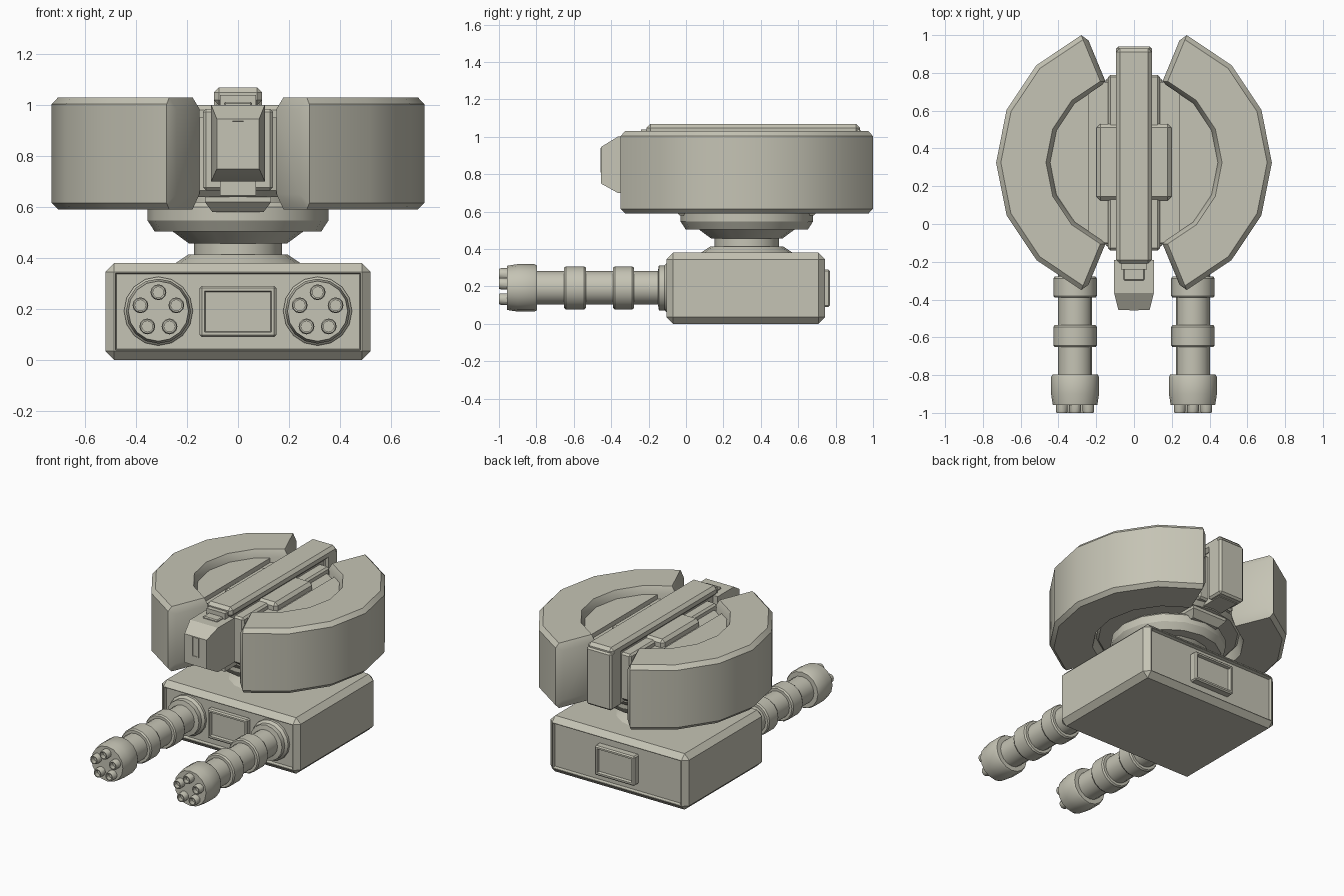
import bpy, bmesh
from math import sin, cos, pi, radians
from mathutils import Vector, Matrix

if "Cube" in bpy.data.objects:
    bpy.data.objects.remove(bpy.data.objects["Cube"])

paint = bpy.data.materials.new("warm_grey_paint")
paint.use_nodes = True
COLOUR = (0.56, 0.55, 0.46, 1)
paint.diffuse_color = COLOUR
paint.node_tree.nodes["Principled BSDF"].inputs["Base Color"].default_value = COLOUR

CY = 0.325          # turret axis
SIDES = 16
STEP = 2 * pi / SIDES


def finish(bm, name):
    bmesh.ops.recalc_face_normals(bm, faces=bm.faces)
    mesh = bpy.data.meshes.new(name)
    bm.to_mesh(mesh)
    bm.free()
    mesh.materials.append(paint)
    ob = bpy.data.objects.new(name, mesh)
    bpy.context.collection.objects.link(ob)
    bpy.ops.object.select_all(action='DESELECT')
    ob.select_set(True)
    bpy.context.view_layer.objects.active = ob
    bpy.ops.object.shade_smooth_by_angle(angle=radians(30))
    return ob


def box_mesh(lo, hi, bevel=0):
    bm = bmesh.new()
    lo, hi = Vector(lo), Vector(hi)
    size = hi - lo
    bmesh.ops.create_cube(bm, size=1, matrix=Matrix.Translation((lo + hi) / 2) @ Matrix.Diagonal((*size, 1)))
    if bevel:
        bmesh.ops.bevel(bm, geom=bm.edges[:], offset=bevel, segments=1, affect='EDGES')
    return bm


def box(name, lo, hi, bevel=0):
    return finish(box_mesh(lo, hi, bevel), name)


def recess(bm, axis, rim, depth):
    """Sink a panel into every large face looking along +-axis."""
    bm.normal_update()
    for sign in (-1, 1):
        f = max(bm.faces, key=lambda f: f.normal[axis] * sign * 10 + f.calc_area())
        bmesh.ops.inset_individual(bm, faces=[f], thickness=rim)
        bmesh.ops.inset_individual(bm, faces=[f], thickness=depth / 4, depth=-depth)


def loft(bm, rings, closed=False):
    """Skin a list of point loops; cap the ends unless closed."""
    loops = [[bm.verts.new(p) for p in ring] for ring in rings]
    n = len(loops[0])
    pairs = list(zip(loops, loops[1:])) + ([(loops[-1], loops[0])] if closed else [])
    for a, b in pairs:
        for i in range(n):
            j = (i + 1) % n
            bm.faces.new((a[i], a[j], b[j], b[i]))
    if not closed:
        bm.faces.new(loops[0])
        bm.faces.new(loops[-1])


def lathe(name, profile, centre, along_y=False, sides=SIDES):
    """Turn (radius, height) pairs about z, or about y for barrels."""
    rings = []
    for r, h in profile:
        ring = []
        for k in range(sides):
            u, v = r * cos(k * 2 * pi / sides), r * sin(k * 2 * pi / sides)
            ring.append(Vector((u, h, v) if along_y else (u, v, h)) + Vector(centre))
        rings.append(ring)
    bm = bmesh.new()
    loft(bm, rings)
    return finish(bm, name)


# Base housing with sunken front and back panels
bm = box_mesh((-0.52, -0.105, 0), (0.52, 0.743, 0.38), 0.035)
recess(bm, 1, 0.006, 0.022)
finish(bm, "base_housing")

# Framed hatches on the front and back of the base
for name, y0, y1 in (("front_hatch", -0.118, -0.05), ("back_hatch", 0.69, 0.77)):
    bm = box_mesh((-0.15, y0, 0.09), (0.15, y1, 0.29), 0.008)
    recess(bm, 1, 0.016, 0.02)
    finish(bm, name)

# Swivel neck
lathe("swivel_neck", [(0.245, 0.375), (0.245, 0.38), (0.195, 0.413), (0.172, 0.413), (0.172, 0.457),
                      (0.192, 0.457), (0.257, 0.505), (0.327, 0.505), (0.355, 0.548), (0.355, 0.6),
                      (0.335, 0.62), (0.26, 0.62), (0.26, 0.68)], (0, CY, 0))

# Drum core with raised side segments
lathe("drum_core", [(0.43, 0.64), (0.455, 0.665), (0.455, 0.95)], (0, CY, 0))
for side, word in ((1, "left"), (-1, "right")):
    outline = [(0.24, -0.376)] + [(0.455 * cos(k * STEP), 0.455 * sin(k * STEP)) for k in range(-2, 3)] + [(0.24, 0.376)]
    bm = bmesh.new()
    loft(bm, [[(side * x, CY + y, z) for x, y in outline] for z in (0.94, 0.98)])
    finish(bm, word + "_core_segment")

# Crescent shields with chamfered tips
section = [(0.705, 0.59), (0.73, 0.615), (0.73, 1.003), (0.705, 1.03),
           (0.466, 1.03), (0.444, 0.985), (0.444, 0.65), (0.466, 0.59)]
tip = [(0.69, 0.65), (0.69, 0.65), (0.69, 0.985), (0.69, 0.985),
       (0.455, 0.985), (0.455, 0.985), (0.455, 0.65), (0.455, 0.65)]


def place(points, angle, shift, side):
    c, s = cos(angle), sin(angle)
    return [(side * (r * c - shift * s), CY + r * s + shift * c, z) for r, z in points]


for side, word in ((1, "left"), (-1, "right")):
    rings = [place(tip, -3 * STEP, -0.025, side)]
    rings += [place(section, k * STEP, 0, side) for k in range(-3, 4)]
    rings += [place(tip, 3 * STEP, 0.025, side)]
    bm = bmesh.new()
    loft(bm, rings)
    bmesh.ops.remove_doubles(bm, verts=bm.verts, dist=0.0005)
    finish(bm, word + "_crescent_shield")

# Central frame between the shields
box("centre_block", (-0.137, -0.14, 0.665), (0.137, 0.79, 0.985), 0.012)
box("top_saddle", (-0.198, 0.125, 0.9), (0.198, 0.53, 1.0), 0.02)
box("spine_body", (-0.07, -0.24, 0.645), (0.07, 0.9, 1.04))
box("spine_cap", (-0.095, -0.21, 1.0), (0.095, 0.93, 1.068), 0.02)
box("rear_post", (-0.095, 0.82, 0.65), (0.095, 0.94, 1.04), 0.012)

# Tapered bracket under the frame
bm = bmesh.new()
loft(bm, [[(x * w, CY + y * d, z) for x, y in ((-1, -1), (1, -1), (1, 1), (-1, 1))]
          for w, d, z in ((0.1, 0.36, 0.58), (0.13, 0.4, 0.62), (0.13, 0.4, 0.68))])
finish(bm, "lower_bracket")

# Sensor head with tapered face, slot and top notch plate
bm = bmesh.new()
loft(bm, [[(-w, y, lo), (w, y, lo), (w, y, hi), (-w, y, hi)]
          for w, y, lo, hi in ((0.105, -0.19, 0.7, 1.0), (0.105, -0.365, 0.7, 1.0), (0.083, -0.455, 0.75, 0.945))])
finish(bm, "sensor_head")
bm = box_mesh((-0.025, -0.458, 0.81), (0.025, -0.43, 0.94))
recess(bm, 1, 0.005, 0.008)
finish(bm, "sensor_slot")
box("head_top_plate", (-0.055, -0.3, 0.98), (0.055, -0.19, 1.012), 0.006)

# Rotary guns: stepped body plus five hollow muzzles
gun = [(0.135, -0.07), (0.135, -0.1), (0.12, -0.115), (0.12, -0.145), (0.09, -0.15)]
for back, front in ((-0.278, -0.39), (-0.535, -0.652)):
    gun += [(0.09, back), (0.108, back), (0.115, back - 0.01),
            (0.115, front + 0.01), (0.108, front), (0.09, front)]
gun += [(0.09, -0.797), (0.12, -0.797), (0.127, -0.81), (0.127, -0.9), (0.118, -0.957)]
for side, word in ((1, "left"), (-1, "right")):
    axis = Vector((side * 0.312, 0, 0.192))
    lathe(word + "_gun_body", gun, axis, True)
    for k in range(5):
        a = pi / 2 + k * 2 * pi / 5
        offset = Vector((0.074 * cos(a), 0, 0.074 * sin(a)))
        lathe(f"{word}_muzzle_{k + 1}", [(0.031, -0.94), (0.031, -0.99), (0.027, -1.0), (0.021, -1.0), (0.021, -0.97)],
              axis + offset, True, 12)
